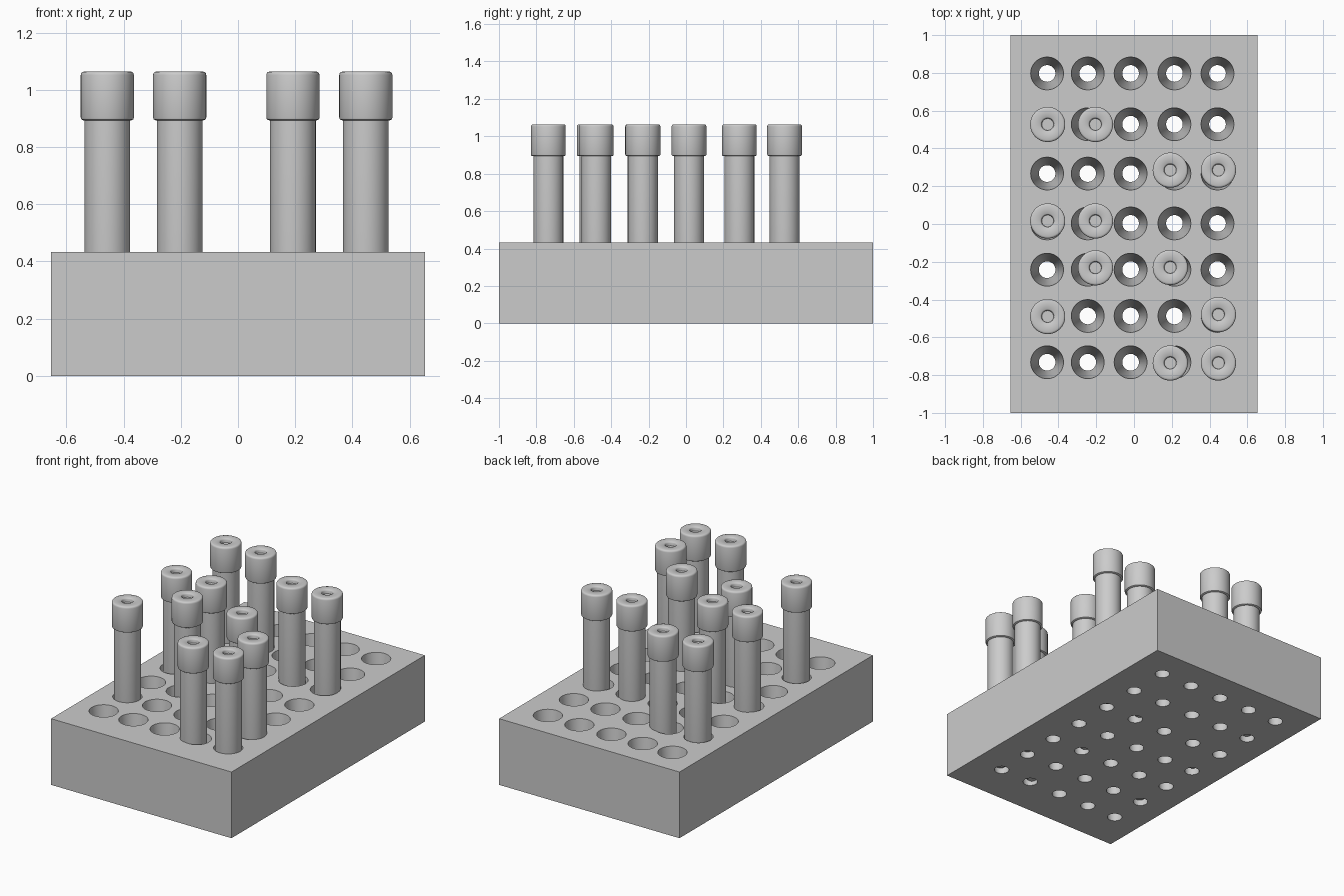
import bpy, bmesh, math

cube = bpy.data.objects.get("Cube")
if cube:
    bpy.data.objects.remove(cube, do_unlink=True)

# Single grey material
grey = bpy.data.materials.new("plain grey")
grey.use_nodes = True
COLOUR = (0.6, 0.6, 0.6, 1.0)
grey.diffuse_color = COLOUR
bsdf = next(n for n in grey.node_tree.nodes if n.type == 'BSDF_PRINCIPLED')
bsdf.inputs["Base Color"].default_value = COLOUR


def finish_mesh(bm, name):
    """Turn a bmesh into a smooth-shaded mesh with sharp edges kept."""
    bmesh.ops.recalc_face_normals(bm, faces=bm.faces)
    mesh = bpy.data.meshes.new(name)
    bm.to_mesh(mesh)
    bm.free()
    mesh.materials.append(grey)
    mesh.shade_smooth()
    mesh.set_sharp_from_angle(angle=math.radians(38))
    return mesh


def add_object(name, mesh, location=(0, 0, 0)):
    obj = bpy.data.objects.new(name, mesh)
    obj.location = location
    bpy.context.collection.objects.link(obj)
    return obj


def lathe(name, profile, sides=48):
    """Spin a (radius, z) profile around z; open ends are closed with discs."""
    bm = bmesh.new()
    rings = []
    for r, z in profile:
        rings.append([bm.verts.new((r * math.cos(2 * math.pi * i / sides),
                                    r * math.sin(2 * math.pi * i / sides), z))
                      for i in range(sides)])
    for a, b in zip(rings, rings[1:]):
        for i in range(sides):
            j = (i + 1) % sides
            bm.faces.new((a[i], a[j], b[j], b[i]))
    bm.faces.new(rings[0])
    bm.faces.new(rings[-1])
    return finish_mesh(bm, name)


# Rack block with tapered through-holes
WIDTH, LENGTH, HEIGHT = 1.306, 2.0, 0.433
HOLE_X = (-0.46, -0.245, -0.018, 0.214, 0.442)
HOLE_Y = (0.797, 0.528, 0.267, 0.003, -0.242, -0.487, -0.732)
R_TOP, R_BOTTOM, MARGIN = 0.087, 0.044, 0.05

bm = bmesh.new()
bmesh.ops.create_cube(bm, size=1)
for v in bm.verts:
    v.co = (v.co.x * WIDTH, v.co.y * LENGTH, (v.co.z + 0.5) * HEIGHT)
rack = add_object("rack_block", finish_mesh(bm, "rack_block"))

# Cutter cones run a little past both faces with the same slope
slope = (R_TOP - R_BOTTOM) / HEIGHT
bm = bmesh.new()
for x in HOLE_X:
    for y in HOLE_Y:
        made = bmesh.ops.create_cone(
            bm, cap_ends=True, segments=48,
            radius1=R_BOTTOM - slope * MARGIN, radius2=R_TOP + slope * MARGIN,
            depth=HEIGHT + 2 * MARGIN)
        bmesh.ops.translate(bm, verts=made["verts"], vec=(x, y, HEIGHT / 2))
cutter = add_object("hole_cutter", finish_mesh(bm, "hole_cutter"))
cutter.hide_render = True

cut = rack.modifiers.new("holes", 'BOOLEAN')
cut.operation = 'DIFFERENCE'
cut.solver = 'EXACT'
cut.object = cutter
bpy.context.view_layer.update()
depsgraph = bpy.context.evaluated_depsgraph_get()
drilled = bpy.data.meshes.new_from_object(rack.evaluated_get(depsgraph))
rack.modifiers.clear()
rack.data = drilled
drilled.shade_smooth()
drilled.set_sharp_from_angle(angle=math.radians(38))
bpy.data.objects.remove(cutter, do_unlink=True)

# Tube with a tapered tip hidden in the rack
tube_mesh = lathe("tube", [(0.03, 0.03), (0.045, 0.045), (0.08, 0.22), (0.08, 0.91)])

# Screw cap: rounded rims and a small dished recess on top
cap_mesh = lathe("cap", [
    (0.078, 0.893), (0.086, 0.894), (0.091, 0.897), (0.093, 0.903),
    (0.093, 1.052), (0.0915, 1.058), (0.088, 1.062), (0.082, 1.064),
    (0.039, 1.064), (0.035, 1.061), (0.033, 1.055), (0.031, 1.04)])

# Filled positions
TUBES = [(-0.457, 0.527), (-0.204, 0.527), (0.192, 0.285), (0.447, 0.285),
         (-0.457, 0.016), (-0.204, 0.016), (-0.204, -0.232), (0.192, -0.23),
         (-0.457, -0.49), (0.447, -0.48), (0.192, -0.736), (0.447, -0.736)]
for n, (x, y) in enumerate(TUBES, 1):
    add_object(f"tube_{n}", tube_mesh, (x, y, 0))
    add_object(f"cap_{n}", cap_mesh, (x, y, 0))
